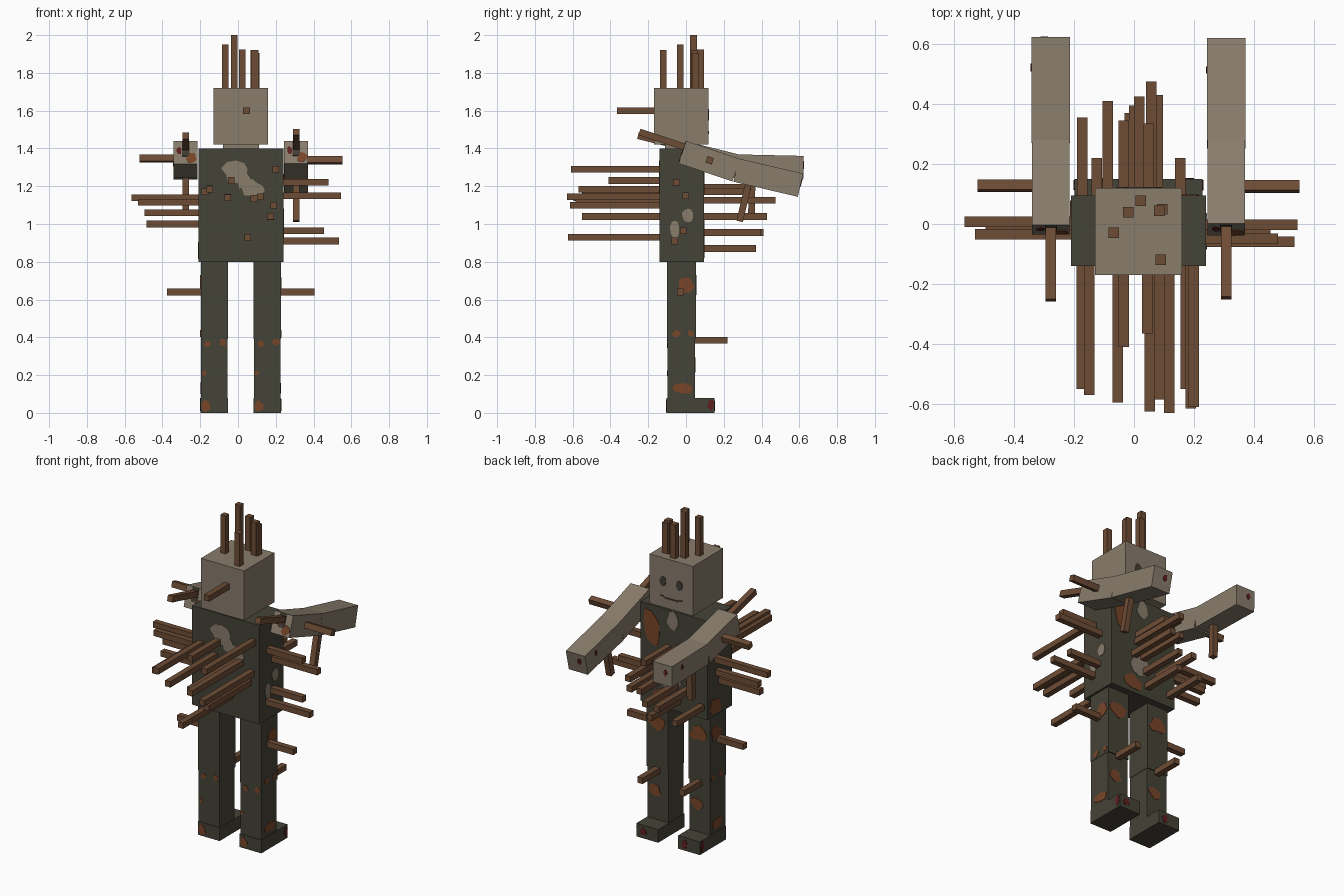
import bpy
import bmesh
import math
import random
from mathutils import Matrix, Vector

random.seed(4)
default_cube = bpy.data.objects.get("Cube")
if default_cube:
    bpy.data.objects.remove(default_cube, do_unlink=True)


def make_material(name, red, green, blue):
    material = bpy.data.materials.new(name)
    material.use_nodes = True
    colour = (red, green, blue, 1)
    material.diffuse_color = colour
    material.node_tree.nodes["Principled BSDF"].inputs["Base Color"].default_value = colour
    return material


CLOTH = make_material("dark olive cloth", .06, .057, .038)
SKIN = make_material("pale grey skin", .25, .205, .15)
WOOD = make_material("brown wood", .155, .073, .036)
RUST = make_material("rust stain", .19, .06, .022)
BLOOD = make_material("dark red stain", .12, .013, .013)
SHADOW = make_material("dark face marks", .055, .045, .033)

MIDDLE = .015      # body centre line
AXES = {"front": Vector((0, -1, 0)), "back": Vector((0, 1, 0)), "left": Vector((1, 0, 0)),
        "right": Vector((-1, 0, 0)), "top": Vector((0, 0, 1))}


def finish(bm, name, material, matrix):
    bmesh.ops.recalc_face_normals(bm, faces=bm.faces)
    mesh = bpy.data.meshes.new(name)
    bm.to_mesh(mesh)
    bm.free()
    mesh.materials.append(material)
    part = bpy.data.objects.new(name, mesh)
    part.matrix_world = matrix
    bpy.context.collection.objects.link(part)
    return part


def box(name, material, low, high, frame=Matrix()):
    """Box between two opposite corners, placed in a frame."""
    low, high = Vector(low), Vector(high)
    bm = bmesh.new()
    bmesh.ops.create_cube(bm, size=1)
    bmesh.ops.scale(bm, vec=high - low, verts=bm.verts)
    return finish(bm, name, material, frame @ Matrix.Translation((low + high) / 2))


def spike(name, start, end, frame=Matrix()):
    """Square wooden stick from start to end."""
    start, end = Vector(start), Vector(end)
    direction = end - start
    turn = direction.to_track_quat('Z', 'Y').to_matrix().to_4x4()
    half = .0175
    return box(name, WOOD, (-half, -half, 0), (half, half, direction.length),
               frame @ Matrix.Translation(start) @ turn)


def patch(name, material, side, place, width, height, frame=Matrix(), rough=.25):
    """Thin ragged plate lying on a face."""
    bm = bmesh.new()
    corners = []
    sides = 10
    for i in range(sides):
        angle = math.tau * (i + .5) / sides
        radius = 1 + random.uniform(-rough, rough)
        corners.append(bm.verts.new((math.cos(angle) * radius * width / 2,
                                     math.sin(angle) * radius * height / 2, -.001)))
    face = bm.faces.new(corners)
    grown = bmesh.ops.extrude_face_region(bm, geom=[face])
    moved = [v for v in grown["geom"] if isinstance(v, bmesh.types.BMVert)]
    bmesh.ops.translate(bm, vec=(0, 0, .004), verts=moved)
    turn = AXES[side].to_track_quat('Z', 'Y').to_matrix().to_4x4()
    return finish(bm, name, material, frame @ Matrix.Translation(place) @ turn)


# Head, neck and torso
box("head", SKIN, (-.13, -.17, 1.42), (.16, .12, 1.72))
box("neck", SKIN, (-.08, -.11, 1.39), (.11, .06, 1.43))
box("torso", CLOTH, (-.21, -.14, .8), (.24, .095, 1.4))

# Face
for sign in (-1, 1):
    patch("eye", SHADOW, "back", (MIDDLE + sign * .055, .12, 1.58), .044, .06, rough=.08)
box("mouth", SHADOW, (-.03, .118, 1.477), (.06, .123, 1.485))
for sign in (-1, 1):
    box("mouth_corner", SHADOW, (MIDDLE + sign * .06 - .012, .118, 1.485),
        (MIDDLE + sign * .06 + .012, .123, 1.493))

# Torn holes and stains on the torso
for x, z, width, height in ((-.01, 1.275, .14, .11), (.075, 1.19, .12, .08), (.03, 1.23, .07, .09)):
    patch("torn_hole_front", SKIN, "front", (x, -.14, z), width, height)
for y, z, width, height in ((.01, 1.045, .06, .075), (-.06, .97, .05, .1)):
    patch("torn_hole_side", SKIN, "left", (.24, y, z), width, height, rough=.1)
patch("torn_hole_back", SKIN, "back", (.04, .095, 1.0), .13, .14)
patch("collar_opening", SKIN, "back", (MIDDLE, .095, 1.34), .08, .1)
patch("chest_stain", RUST, "back", (.165, .095, 1.26), .12, .22)
patch("belly_stain", RUST, "back", (.09, .095, .86), .16, .09)
patch("hip_stain", RUST, "right", (-.21, .02, .86), .12, .09)

# Legs, feet and their stains
for sign, label in ((-1, "right"), (1, "left")):
    x = MIDDLE + sign * .14
    outer = x + sign * .071
    box(label + "_thigh", CLOTH, (x - .072, -.1, .39), (x + .072, .053, .81))
    box(label + "_shin", CLOTH, (x - .07, -.098, .05), (x + .07, .047, .4))
    box(label + "_foot", CLOTH, (x - .073, -.102, 0), (x + .073, .15, .08))
    for shift, z, size in ((-.035, .365, .035), (.045, .375, .035), (-.055, .21, .025)):
        patch("shin_stain", RUST, "front", (x + shift, -.098, z), size, size)
    patch("heel_stain", RUST, "front", (x - .045, -.102, .035), .045, .06)
    for y, z, width, height in ((-.005, .68, .09, .08), (-.05, .42, .04, .035),
                                (.025, .42, .03, .03), (-.01, .13, .1, .06)):
        patch("leg_side_stain", RUST, label, (outer - sign * (.001 if z < .4 else -.001), y, z),
              width, height)
    patch("thigh_stain", RUST, "back", (x, .053, .68), .12, .09)
    patch("lower_shin_stain", RUST, "back", (x + .02, .047, .25), .08, .07)
    patch("foot_side_spot", BLOOD, label, (x + sign * .073, .13, .045), .03, .06)
    patch("foot_top_spot", BLOOD, "back", (x + .03, .15, .04), .04, .05)
    spike(label + "_leg_side_spike", (x, -.03, .64), (MIDDLE + sign * .39, -.03, .64))
    spike(label + "_leg_back_spike", (x, 0, .385), (x, .22, .385))

# Arms: upper part, raised forearm and the spikes stuck in them
ARMS = (("right", -1, 1.378, -14, -1.3), ("left", 1, 1.38, -18.4, -13.2))
for label, sign, height, upper_angle, lower_angle in ARMS:
    x = MIDDLE + sign * .2925
    upper = Matrix.Translation((x, -.019, height)) @ Matrix.Rotation(math.radians(upper_angle), 4, 'X')
    elbow = upper @ Vector((0, .3, 0))
    lower = Matrix.Translation(elbow) @ Matrix.Rotation(math.radians(lower_angle), 4, 'X')
    half = .063
    box(label + "_upper_arm", SKIN, (-half, 0, -half), (half, .3, half), upper)
    box(label + "_forearm", SKIN, (-half - .001, 0, -half), (half + .001, .35, half), lower)
    spike(label + "_shoulder_spike", (0, 0, .03), (0, -.25, .03), upper)
    spike(label + "_forearm_spike", (0, .08, 0), (0, .08, -.26), lower)
    outward = sign * .245
    spike(label + "_arm_side_spike", (0, .15, .005), (outward, .15, .005), upper)
    patch("shoulder_stain", RUST, "front", (.032, 0, -.03), .05, .05, upper)
    patch("shoulder_spot", BLOOD, "front", (-.035, 0, .01), .025, .04, upper)
    box("shoulder_wound", SHADOW, (-.02, -.004, -.02), (.02, .002, .06), upper)
    patch("hand_spot", BLOOD, "back", (-.02, .35, .015), .025, .035, lower)
    patch("wrist_spot", BLOOD, "right", (-half - .001, .25, .02), .025, .03, lower)

# Spikes in the crown: x, y, top
for x, y, top in ((-.068, -.03, 1.95), (-.02, .04, 2.0), (.023, .077, 1.925),
                  (.085, .045, 1.92), (.095, .05, 1.905), (.09, -.12, 1.92)):
    spike("crown_spike", (x, y, 1.65), (x, y, top))
spike("head_front_spike", (.045, -.1, 1.6), (.045, -.365, 1.6))

# Spikes out of the torso front: x, z, reach
for x, z, reach in ((-.175, 1.17, .55), (-.15, 1.185, .57), (-.055, 1.14, .595),
                    (-.035, 1.23, .41), (.052, .93, .625), (.085, 1.135, .585),
                    (.118, 1.145, .63), (.172, 1.04, .55), (.19, 1.1, .615), (.2, 1.29, .61)):
    spike("front_spike", (x, -.08, z), (x, -reach, z))

# Spikes out of the torso back: x, z, reach
for x, z, reach in ((-.172, .87, .355), (-.087, .955, .41), (-.035, 1.195, .345),
                    (-.015, .87, .37), (0, .955, .395), (.017, 1.04, .425),
                    (.05, 1.17, .335), (.058, 1.125, .475), (.08, 1.04, .43)):
    spike("back_spike", (x, .05, z), (x, reach, z))

# Spikes out of the torso sides: y, z, end x
for y, z, end in ((-.05, 1.22, .48), (-.002, 1.15, .545), (-.015, .965, .455), (-.06, .91, .535),
                  (.008, 1.14, -.565), (-.035, 1.115, -.53), (0, 1.06, -.495), (-.03, 1.0, -.485)):
    spike("side_spike", (math.copysign(.15, end), y, z), (end, y, z))
